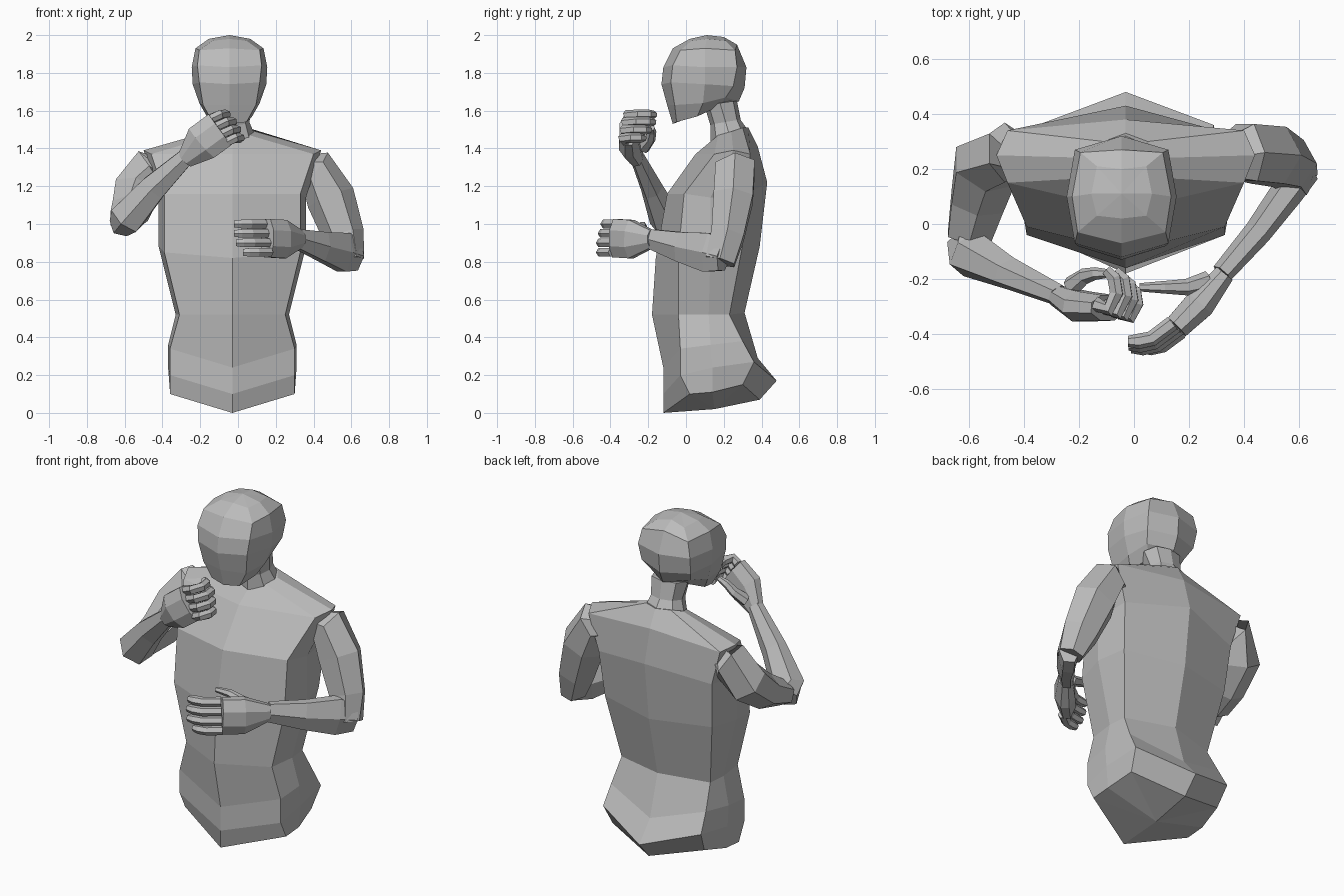
import bpy, bmesh, math
from mathutils import Vector

if "Cube" in bpy.data.objects:
    bpy.data.objects.remove(bpy.data.objects["Cube"], do_unlink=True)

grey = bpy.data.materials.new("clay_grey")
grey.use_nodes = True
tone = (0.5, 0.5, 0.5, 1)
grey.diffuse_color = tone
grey.node_tree.nodes["Principled BSDF"].inputs["Base Color"].default_value = tone


def finish(name, bm):
    """Turn a bmesh into a flat shaded object with the clay material."""
    bmesh.ops.recalc_face_normals(bm, faces=bm.faces)
    mesh = bpy.data.meshes.new(name)
    bm.to_mesh(mesh)
    bm.free()
    mesh.materials.append(grey)
    obj = bpy.data.objects.new(name, mesh)
    bpy.context.collection.objects.link(obj)
    return obj


def skin(name, rings, caps):
    """Bridge equal rings of points, then fan each end to its cap point."""
    bm = bmesh.new()
    loops = [[bm.verts.new(p) for p in ring] for ring in rings]
    count = len(loops[0])
    for low, high in zip(loops, loops[1:]):
        for i in range(count):
            j = (i + 1) % count
            bm.faces.new((low[i], low[j], high[j], high[i]))
    for loop, cap in zip((loops[0], loops[-1]), caps):
        tip = bm.verts.new(cap)
        for i in range(count):
            bm.faces.new((loop[i], loop[(i + 1) % count], tip))
    return finish(name, bm)


def body_part(name, cx, rings, caps):
    """Symmetric loft in hundredths: front ridge, front corner, side, back corner, back ridge."""
    full = []
    for front, *corners, back in rings:
        half = [(0, *front), *corners, (0, *back)]
        other = [(-x, y, z) for x, y, z in reversed(half[1:-1])]
        full.append([Vector((x + cx, y, z)) / 100 for x, y, z in half + other])
    return skin(name, full, [Vector((cx, *c)) / 100 for c in caps])


def limb(name, path, sizes, across, sides=6):
    """Faceted tube along a path; sizes are (half width along across, half depth)."""
    pts = [Vector(p) / 100 for p in path]
    rings = []
    for i, p in enumerate(pts):
        t = (pts[min(i + 1, len(pts) - 1)] - pts[max(i - 1, 0)]).normalized()
        u = Vector(across)
        u = (u - t * u.dot(t)).normalized()
        v = t.cross(u)
        a, b = sizes[i]
        ring = []
        for k in range(sides):
            ang = math.tau * (k + 0.5) / sides
            ring.append(p + (u * a * math.cos(ang) + v * b * math.sin(ang)) / 100)
        rings.append(ring)
    return skin(name, rings, (pts[0], pts[-1]))


def hand(side, wrist, palm, knuckles, steps, thumb, across, grip):
    """Palm, four fingers fanned between the first and last knuckle, and a thumb."""
    first, last = (Vector(k) for k in knuckles)
    middle = (first + last) / 2
    limb(side + "_palm", [wrist, palm, middle], [(5, 4), (11, 6), (11, 5)], across, 8)
    for i, finger in enumerate(("index", "middle", "ring", "little")):
        base = first.lerp(last, i / 3)
        path = [base + Vector(s) * grip[i] for s in steps]
        sizes = [(2.6, 2.8)] * (len(path) - 1) + [(2, 2)]
        limb(side + "_" + finger + "_finger", path, sizes, across)
    limb(side + "_thumb", thumb, [(3, 4), (2.6, 3), (2.3, 2.3), (1.5, 1.5)], across)


# Torso from the hips up to the base of the neck
body_part("torso", -3, [
    [(-12, 0), (33, 2, 10), (33, 14, 11), (30, 30, 15), (39, 7)],
    [(-12, 10), (33, -3, 20), (34, 14, 24), (32, 36, 27), (48, 17)],
    [(-12, 24), (33, -3, 34), (34, 13, 36), (31, 30, 38), (38, 29)],
    [(-18, 52), (28, -4, 52), (30, 12, 52), (29, 23, 52), (31, 53)],
    [(-16, 82), (36, -4, 85), (39, 13, 88), (35, 30, 89), (39, 88)],
    [(-10, 116), (36, -1, 116), (39, 13, 114), (37, 33, 116), (43, 122)],
    [(5, 137), (43, 15, 137), (47, 25, 139), (43, 34, 137), (38, 141)],
    [(15, 144), (9, 17, 147), (12, 24, 149), (8, 30, 151), (33, 151)],
], [(15, 2), (24, 149)])

# Neck leaning forward into the skull
body_part("neck", -3, [
    [(13, 143), (9, 16, 145), (12, 23, 147), (9, 30, 148), (34, 148)],
    [(13, 152), (7, 15, 153), (9, 21, 154), (7, 27, 155), (29, 155)],
    [(10, 162), (8, 12, 163), (11, 18, 164), (8, 25, 165), (27, 165)],
], [(23, 143), (18, 165)])

# Head as a blocked-in form with a narrow chin
body_part("head", -4.5, [
    [(-7, 153), (9, -5, 154), (12, 6, 157), (8, 17, 162), (23, 163)],
    [(-10, 163), (14, -6, 163), (16, 9, 164), (13, 21, 167), (28, 165)],
    [(-13, 174), (16, -8, 175), (19.5, 10, 174), (16, 25, 173), (31, 172)],
    [(-12, 183), (17, -7, 184), (20, 10, 183), (17, 27, 183), (32, 183)],
    [(-7, 193), (16, -3, 192), (18, 10, 193), (15, 26, 192), (27, 195)],
    [(2, 198), (9, 3, 197), (11, 11, 198), (9, 21, 197), (20, 199)],
], [(9, 159), (11, 200)])

# Left arm, bent across the waist
limb("left_upper_arm", [(29, 23, 129), (41, 26, 129), (49, 25, 114), (56, 22, 94), (60, 18, 80)],
     [(6, 7), (12, 11), (12, 13), (10, 11), (9, 7)], (0, 1, 0))
limb("left_forearm", [(62, 20, 83), (56, 12, 85), (45, -3, 88), (32, -18, 92)],
     [(9, 6), (12, 6), (9, 5), (6, 4)], (0, 0, 1))
hand("left", (33, -18, 92), (24, -29, 92), [(14, -36, 100), (17, -39, 85)],
     [(0, 0, 0), (-8, -6, 0), (-13, -7, 0), (-17, -7, 0)],
     [(27, -21, 94), (19, -23, 97), (11, -23, 99), (2, -23, 99)],
     (0, 0, 1), (0.95, 1, 1, 0.85))

# Right arm, raised with the fist below the chin
limb("right_upper_arm", [(-35, 23, 129), (-47, 26, 129), (-54, 21, 117), (-57, 8, 107), (-60, -5, 102)],
     [(6, 7), (12, 11), (13, 12), (11, 10), (9, 7)], (1, 0, 0))
limb("right_forearm", [(-61, -5, 100), (-59, -11, 103), (-45, -18, 119), (-27, -26, 136)],
     [(7, 8), (10, 9), (8, 6), (5, 4)], (1, 0, -1))
hand("right", (-28, -26, 134), (-19, -30, 143), [(-14, -29, 156), (-5, -32, 144)],
     [(0, 0, 0), (5, -2, 2), (8, 4, 2), (7, 10, 2), (4, 13, 2)],
     [(-23, -23, 140), (-18, -19, 145), (-14, -18, 149), (-9, -18, 151)],
     (1, 0, -1.4), (0.95, 1, 0.9, 0.75))
